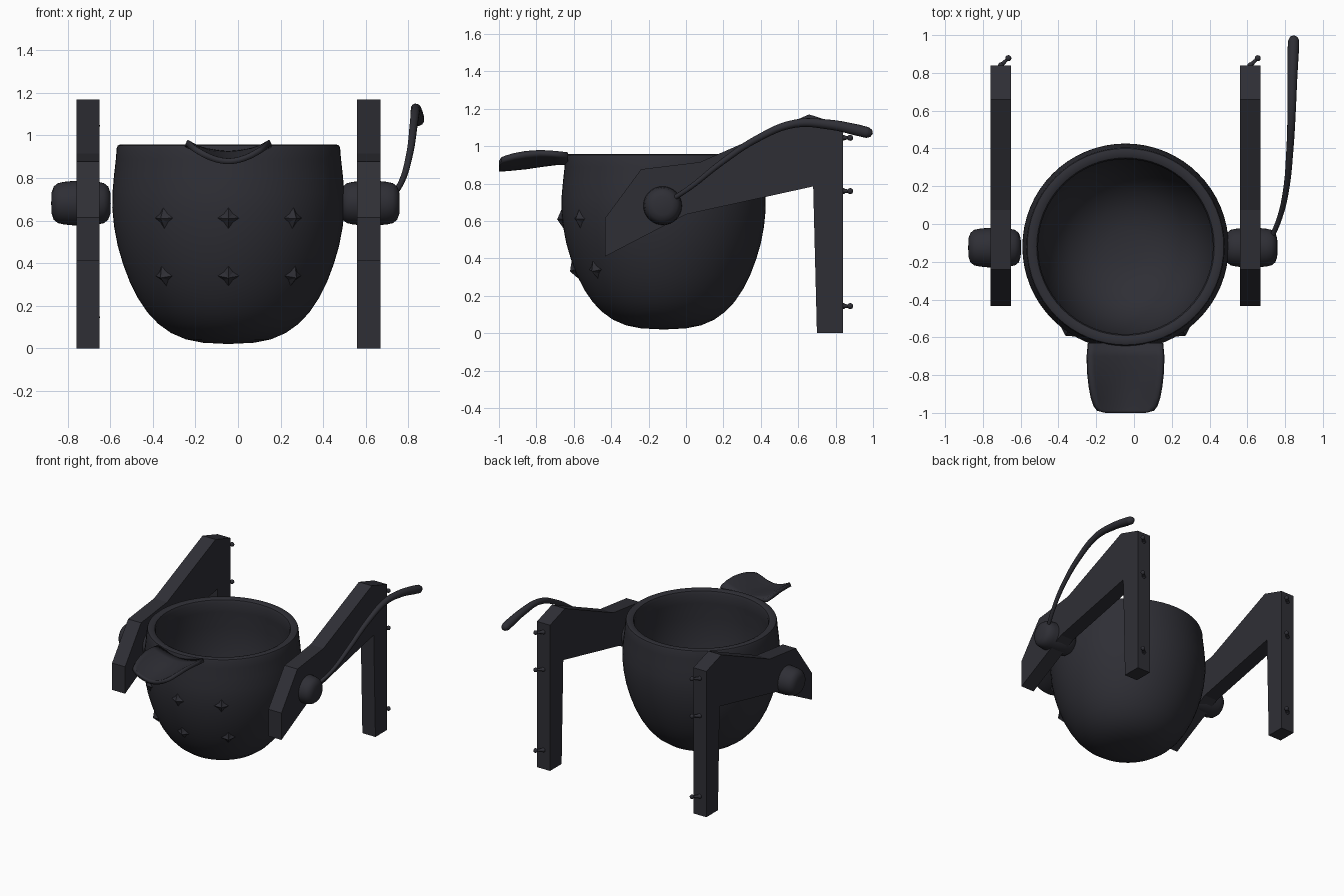
import bpy, bmesh, math
from mathutils import Vector, Matrix

if "Cube" in bpy.data.objects:
    bpy.data.objects.remove(bpy.data.objects["Cube"])

iron = bpy.data.materials.new("dark iron")
iron.diffuse_color = (0.028, 0.028, 0.036, 1)
iron.use_nodes = True
iron.node_tree.nodes["Principled BSDF"].inputs["Base Color"].default_value = iron.diffuse_color
CX, CY = -0.045, -0.12          # axis of the pot


def make(name, bm, smooth=None):
    bmesh.ops.recalc_face_normals(bm, faces=bm.faces[:])
    me = bpy.data.meshes.new(name)
    bm.to_mesh(me)
    bm.free()
    ob = bpy.data.objects.new(name, me)
    bpy.context.collection.objects.link(ob)
    me.materials.append(iron)
    if smooth:
        bpy.ops.object.select_all(action='DESELECT')
        ob.select_set(True)
        bpy.context.view_layer.objects.active = ob
        bpy.ops.object.shade_smooth_by_angle(angle=math.radians(smooth))
    return ob


def lathe(name, profile, matrix, segs=64, smooth=40):
    """Revolve (radius, height) points about local z, then place."""
    bm = bmesh.new()
    vs = [bm.verts.new((r, 0, z)) for r, z in profile]
    es = [bm.edges.new(p) for p in zip(vs, vs[1:])]
    bmesh.ops.spin(bm, geom=vs + es, cent=(0, 0, 0), axis=(0, 0, 1),
                   angle=2 * math.pi, steps=segs, use_merge=True)
    bmesh.ops.remove_doubles(bm, verts=bm.verts[:], dist=1e-4)
    bmesh.ops.transform(bm, matrix=matrix, verts=bm.verts[:])
    return make(name, bm, smooth)


# Pot: outer wall, flat rim, inner wall
outer = [(0, .02), (.12, .026), (.2, .042), (.27, .072), (.33, .115), (.38, .168),
         (.425, .235), (.463, .31), (.495, .395), (.52, .48), (.537, .57), (.546, .66),
         (.545, .73), (.538, .81), (.529, .89), (.525, .94), (.52, .953), (.51, .957)]
inner = [(.485, .957), (.47, .95), (.463, .93), (.466, .86), (.475, .74), (.472, .62),
         (.455, .5), (.425, .38), (.375, .27), (.3, .18), (.2, .12), (.1, .095), (0, .09)]
lathe("pot", outer + inner, Matrix.Translation((CX, CY, 0)))

# Pointed studs on the front of the pot, facing along the wall normal
for z, r, slope in ((.612, .541, -.09), (.34, .474, -.37)):
    for i, dx in enumerate((-.303, 0, .303)):
        a = math.asin(dx / r)
        out = Vector((math.sin(a), -math.cos(a), 0))
        n = (out + Vector((0, 0, slope))).normalized()
        side = Vector((0, 0, 1)).cross(n).normalized()
        up = n.cross(side)
        c = Vector((CX, CY, z)) + out * r
        bm = bmesh.new()
        tip, back = bm.verts.new(c + n * .028), bm.verts.new(c - n * .03)
        ring = []
        for k in range(8):
            t = k * math.pi / 4
            rad = .05 if k % 2 == 0 else .029
            ring.append(bm.verts.new(c + rad * (side * math.cos(t) + up * math.sin(t))))
        for k in range(8):
            bm.faces.new((ring[k], ring[(k + 1) % 8], tip))
            bm.faces.new((ring[(k + 1) % 8], ring[k], back))
        make("stud", bm)

# Pouring spout: trough swept forwards (y, half width, middle z, edge z)
rows = [(-.63, .19, .928, .967), (-.7, .195, .925, .975), (-.78, .191, .915, .98),
        (-.86, .181, .903, .974), (-.92, .17, .897, .963), (-.965, .155, .893, .95),
        (-.988, .138, .892, .94), (-1.0, .105, .892, .92)]
bm = bmesh.new()
N = 14
grid = []
for y, hw, zm, ze in rows:
    us = [2 * k / N - 1 for k in range(N + 1)]
    grid.append([bm.verts.new((CX + hw * u, y, zm + (ze - zm) * abs(u) ** 1.8)) for u in us])
for a, b in zip(grid, grid[1:]):
    for k in range(N):
        bm.faces.new((a[k], b[k], b[k + 1], a[k + 1]))
spout = make("spout", bm, 50)
if spout.data.polygons[0].normal.z < 0:
    spout.data.flip_normals()
mod = spout.modifiers.new("thickness", 'SOLIDIFY')
mod.thickness, mod.offset = .027, -1

# Bent side supports, with the pegs on their rear faces
outline = [(-.433, .41), (-.433, .615), (-.24, .877), (.075, .915), (.658, 1.17),
           (.84, 1.112), (.84, 0), (.70, 0), (.68, .785), (0, .635)]
for side, x0 in (("left", -.76), ("right", .56)):
    bm = bmesh.new()
    f = bm.faces.new([bm.verts.new((x0, y, z)) for y, z in outline])
    ext = bmesh.ops.extrude_face_region(bm, geom=[f])
    bmesh.ops.translate(bm, vec=(.11, 0, 0),
                        verts=[v for v in ext['geom'] if isinstance(v, bmesh.types.BMVert)])
    make(side + "_support", bm)
    for z in (1.045, .76, .145):
        base, end = Vector((x0 + .056, .84, z)), Vector((x0 + .095, .878, z))
        bm = bmesh.new()
        bmesh.ops.create_uvsphere(bm, u_segments=12, v_segments=8, radius=.016,
                                  matrix=Matrix.Translation(base))
        bmesh.ops.create_uvsphere(bm, u_segments=12, v_segments=8, radius=.016,
                                  matrix=Matrix.Translation(end))
        d = end - base
        rot = d.to_track_quat('Z', 'Y').to_matrix().to_4x4()
        bmesh.ops.create_cone(bm, segments=10, radius1=.013, radius2=.007, depth=d.length,
                              matrix=Matrix.Translation((base + end) / 2) @ rot)
        make(side + "_peg", bm, 40)

# Rounded pivot knobs through the supports
half = [(0, .14), (.05, .138), (.078, .128), (.094, .108), (.1, .08), (.104, .04), (.105, 0)]
knob = half + [(r, -h) for r, h in reversed(half[:-1])]
for side, x in (("left", -.738), ("right", .62)):
    lathe(side + "_knob", knob, Matrix.Translation((x, -.125, .682))
          @ Matrix.Rotation(math.pi / 2, 4, 'Y'), 32, 60)

# Curved handle, thickening towards its tip (x, y, z, radius)
path = [(.72, -.09, .705, .013), (.77, .03, .785, .014), (.805, .18, .905, .016),
        (.825, .39, 1.045, .019), (.834, .58, 1.12, .022), (.838, .77, 1.115, .027),
        (.843, .92, 1.085, .031), (.845, .97, 1.073, .03), (.845, .99, 1.069, .02),
        (.845, .998, 1.067, .003)]
cu = bpy.data.curves.new("handle", 'CURVE')
cu.dimensions = '3D'
cu.bevel_depth, cu.bevel_resolution, cu.resolution_u = 1, 4, 6
cu.use_fill_caps = True
sp = cu.splines.new('BEZIER')
sp.bezier_points.add(len(path) - 1)
for p, (x, y, z, r) in zip(sp.bezier_points, path):
    p.co, p.radius = (x, y, z), r
    p.handle_left_type = p.handle_right_type = 'AUTO'
cu.materials.append(iron)
bpy.context.collection.objects.link(bpy.data.objects.new("handle", cu))
